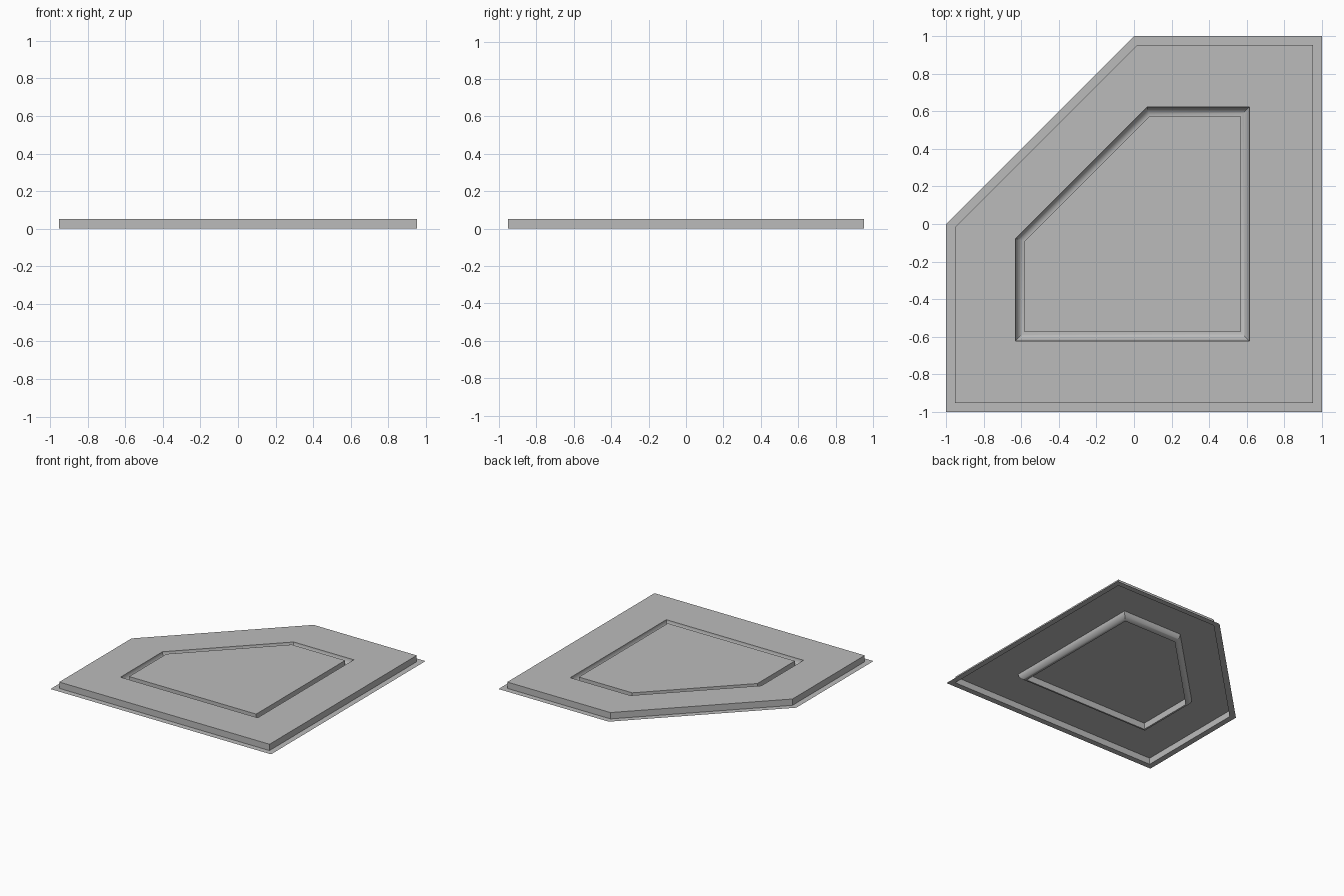
import bpy
import bmesh
import math

cube = bpy.data.objects.get("Cube")
if cube:
    bpy.data.objects.remove(cube, do_unlink=True)

HEIGHT = 0.052
ARC_STEPS = 10

grey = bpy.data.materials.new("plain_grey")
grey.use_nodes = True
colour = (0.5, 0.5, 0.5, 1.0)
grey.diffuse_color = colour
grey.node_tree.nodes["Principled BSDF"].inputs["Base Color"].default_value = colour


def outline(half, cut, z, shift=0.0):
    """Square with its back right corner cut off, counter-clockwise."""
    points = [(-half, -half), (half, -half), (half, half),
              (half - cut, half), (-half, cut - half)]
    return [(x + shift, y, z) for x, y in points]


# Rim flange, raised edge and top panel
sections = [outline(1.0, 1.0, 0.0),
            outline(0.953, 0.935, 0.0),
            outline(0.953, 0.935, HEIGHT)]

# Rounded groove: steep at its outer edge, level at its inner edge
for i in range(ARC_STEPS + 1):
    angle = math.pi / 2 * i / ARC_STEPS
    f = 1 - math.cos(angle)
    sections.append(outline(0.622 - 0.046 * f, 0.545 - 0.061 * f,
                            HEIGHT * (1 - math.sin(angle)), -0.008))

# Upright inner wall of the groove
sections.append(outline(0.576, 0.484, HEIGHT, -0.008))

# Skin neighbouring outlines, then close the centre panel
bm = bmesh.new()
rings = [[bm.verts.new(p) for p in section] for section in sections]
for outer, inner in zip(rings, rings[1:]):
    for i in range(len(outer)):
        j = (i + 1) % len(outer)
        bm.faces.new((outer[i], outer[j], inner[j], inner[i]))
bm.faces.new(rings[-1])

mesh = bpy.data.meshes.new("pressed_panel")
bm.to_mesh(mesh)
bm.free()
mesh.materials.append(grey)
panel = bpy.data.objects.new("pressed_panel", mesh)
bpy.context.collection.objects.link(panel)

# Smooth groove, crisp edges
bpy.ops.object.select_all(action="DESELECT")
panel.select_set(True)
bpy.context.view_layer.objects.active = panel
bpy.ops.object.shade_smooth_by_angle(angle=math.radians(30))
